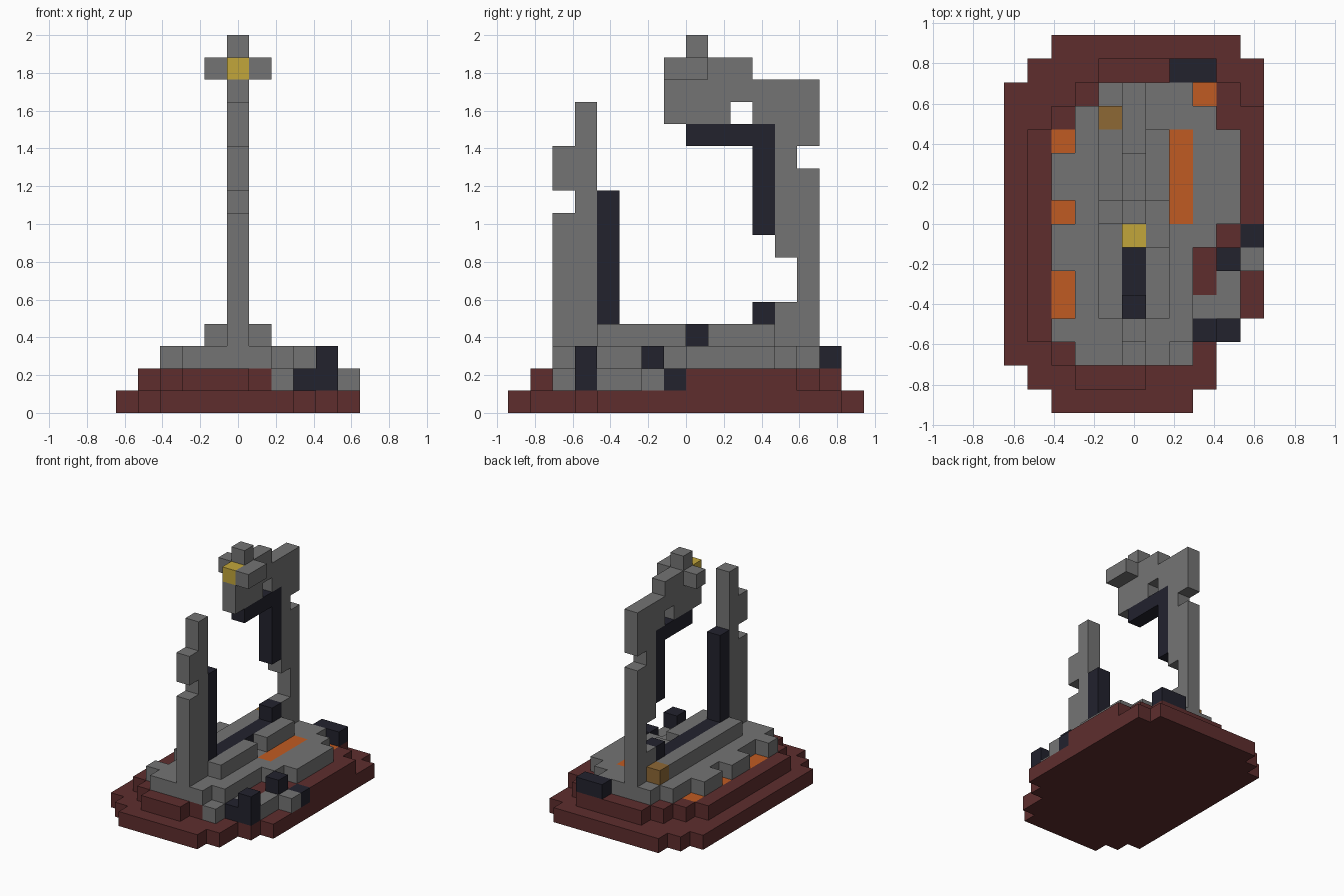
import bpy
import bmesh

if "Cube" in bpy.data.objects:
    bpy.data.objects.remove(bpy.data.objects["Cube"], do_unlink=True)

UNIT = 2 / 17  # edge of one block


def make_material(name, red, green, blue):
    mat = bpy.data.materials.new(name)
    mat.use_nodes = True
    colour = (red, green, blue, 1)
    mat.diffuse_color = colour
    shader = next(n for n in mat.node_tree.nodes if n.type == 'BSDF_PRINCIPLED')
    shader.inputs["Base Color"].default_value = colour
    shader.inputs["Roughness"].default_value = 0.9
    return mat


stone = make_material("stone grey", .175, .175, .175)
earth = make_material("dark red earth", .112, .027, .027)
shadow = make_material("blue black", .016, .016, .027)
orange = make_material("orange", .53, .105, .016)
gold = make_material("gold", .54, .38, .043)
bronze = make_material("bronze", .27, .14, .036)

cells = {}       # block position -> part name
part_colour = {}


def fill(part, mat, x, y, z):
    """Claim a range of blocks for a part; later parts replace earlier ones."""
    part_colour[part] = mat
    for i in range(*x):
        for j in range(*y):
            for k in range(*z):
                cells[i, j, k] = part


def fill_rows(part, mat, z, rows):
    """Fill one layer from (y start, y end, x start, x end) rows."""
    for y0, y1, x0, x1 in rows:
        fill(part, mat, x=(x0, x1), y=(y0, y1), z=(z, z + 1))


# Stepped base
fill_rows("lower_base", earth, 0, [
    (-8, -7, -3, 3), (-7, -6, -4, 4), (-6, -5, -5, 4), (-5, -4, -5, 5),
    (-4, 6, -5, 6), (6, 7, -4, 6), (7, 8, -3, 5)])
fill_rows("upper_base", earth, 1, [
    (-7, -6, -2, 1), (-6, -5, -3, 2), (-5, -3, -4, 3), (-3, -1, -4, 4),
    (-1, 0, -4, 5), (0, 4, -4, 6), (4, 5, -3, 6), (5, 6, -2, 5), (6, 7, -1, 4)])

# Stone floor with notched edges
fill_rows("stone_floor", stone, 2, [
    (-6, -5, -2, 2), (-5, -4, -3, 3), (-4, -2, -2, 3), (-2, -1, -3, 3),
    (-1, 0, -3, 4), (0, 1, -2, 5), (1, 3, -3, 5), (3, 4, -2, 5),
    (4, 5, -2, 4), (5, 6, -1, 3)])

# Orange patches in the notches and along the floor
for y in ((-4, -2), (0, 1), (3, 4)):
    fill("edge_embers", orange, x=(-3, -2), y=y, z=(1, 2))
fill("rear_ember", orange, x=(3, 4), y=(5, 6), z=(1, 2))
fill("floor_ember", orange, x=(2, 3), y=(0, 4), z=(2, 3))

# Loose rubble on the left side
fill("stone_rubble", stone, x=(2, 3), y=(-6, -5), z=(1, 2))
fill("stone_rubble", stone, x=(3, 5), y=(-4, -3), z=(1, 2))
fill("stone_rubble", stone, x=(4, 5), y=(-3, -1), z=(1, 2))
fill("stone_rubble", stone, x=(5, 6), y=(-2, -1), z=(1, 2))
fill("dark_rubble", shadow, x=(3, 5), y=(-5, -4), z=(1, 2))
fill("dark_rubble", shadow, x=(4, 5), y=(-5, -4), z=(2, 3))
fill("dark_rubble", shadow, x=(4, 5), y=(-2, -1), z=(2, 3))
fill("dark_rubble", shadow, x=(5, 6), y=(-1, 0), z=(1, 2))
fill("rear_dark_slab", shadow, x=(2, 4), y=(6, 7), z=(2, 3))

# Sill ridges with the dark strip between them
fill("right_ridge", stone, x=(-1, 0), y=(-4, 4), z=(3, 4))
fill("left_ridge", stone, x=(1, 2), y=(-4, 0), z=(3, 4))
fill("left_ridge", stone, x=(1, 2), y=(1, 4), z=(3, 4))
fill("inner_strip", shadow, x=(0, 1), y=(-4, 4), z=(3, 4))
fill("inner_strip", shadow, x=(0, 1), y=(3, 4), z=(4, 5))
fill("bronze_block", bronze, x=(-1, 0), y=(4, 5), z=(3, 4))

# Broken front post
fill("front_post", stone, x=(0, 1), y=(-5, -4), z=(3, 14))
fill("front_post", stone, x=(0, 1), y=(-6, -5), z=(3, 9))
fill("front_post", stone, x=(0, 1), y=(-6, -5), z=(10, 12))
fill("front_post_lining", shadow, x=(0, 1), y=(-4, -3), z=(4, 10))

# Broken rear post
fill("rear_post", stone, x=(0, 1), y=(5, 6), z=(3, 11))
fill("rear_post", stone, x=(0, 1), y=(4, 5), z=(3, 5))
fill("rear_post", stone, x=(0, 1), y=(4, 5), z=(7, 13))
fill("rear_post", stone, x=(0, 1), y=(5, 6), z=(12, 13))
fill("rear_post_lining", shadow, x=(0, 1), y=(3, 4), z=(8, 13))
fill("lintel_lining", shadow, x=(0, 1), y=(0, 4), z=(12, 13))

# Lintel with its crown
fill("lintel", stone, x=(0, 1), y=(-1, 2), z=(13, 14))
fill("lintel", stone, x=(0, 1), y=(3, 6), z=(13, 14))
fill("lintel", stone, x=(0, 1), y=(-1, 6), z=(14, 15))
fill("lintel", stone, x=(0, 1), y=(0, 3), z=(15, 16))
fill("crown_tip", stone, x=(0, 1), y=(0, 1), z=(16, 17))
fill("crown_left_arm", stone, x=(1, 2), y=(-1, 1), z=(15, 16))
fill("crown_right_arm", stone, x=(-1, 0), y=(0, 1), z=(15, 16))
fill("crown_gem", gold, x=(0, 1), y=(-1, 0), z=(15, 16))


def build_part(name, mat):
    """Skin the blocks of a part, leaving out faces that touch other blocks."""
    bm = bmesh.new()
    for cell in [c for c, owner in cells.items() if owner == name]:
        for axis in range(3):
            for side in (0, 1):
                beside = list(cell)
                beside[axis] += 2 * side - 1
                if tuple(beside) in cells:
                    continue
                a, b = (axis + 1) % 3, (axis + 2) % 3
                corners = []
                for da, db in ((0, 0), (1, 0), (1, 1), (0, 1)):
                    p = list(cell)
                    p[axis] += side
                    p[a] += da
                    p[b] += db
                    corners.append(bm.verts.new(
                        ((p[0] - .5) * UNIT, p[1] * UNIT, p[2] * UNIT)))
                bm.faces.new(corners if side else corners[::-1])
    bmesh.ops.remove_doubles(bm, verts=bm.verts, dist=UNIT / 100)
    bmesh.ops.dissolve_limit(bm, angle_limit=.01, verts=bm.verts, edges=bm.edges)
    mesh = bpy.data.meshes.new(name)
    bm.to_mesh(mesh)
    bm.free()
    mesh.materials.append(mat)
    bpy.context.collection.objects.link(bpy.data.objects.new(name, mesh))


for part, mat in part_colour.items():
    build_part(part, mat)
